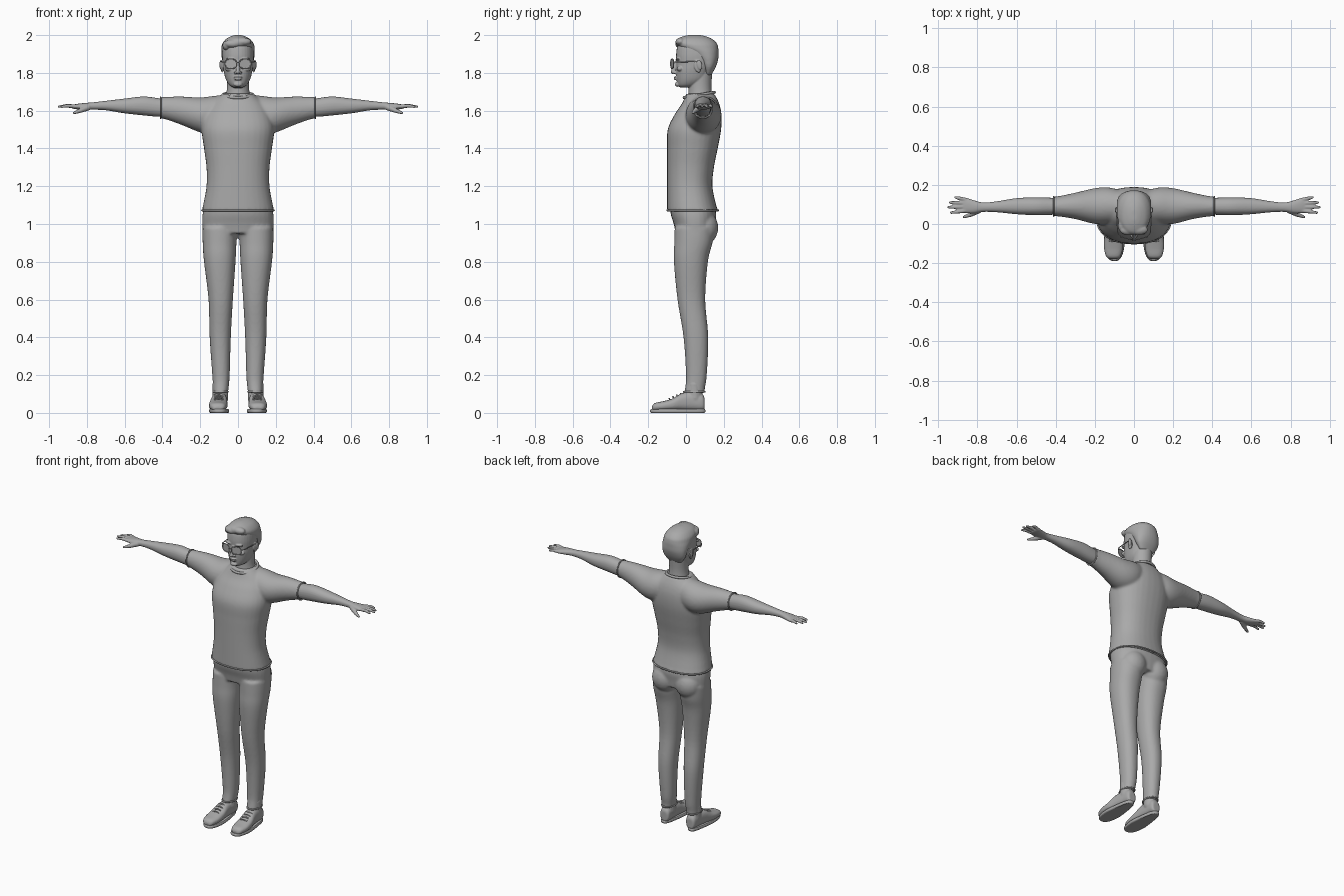
import bpy, bmesh, math
from mathutils import Vector, Matrix

if "Cube" in bpy.data.objects:
    bpy.data.objects.remove(bpy.data.objects["Cube"])

grey = bpy.data.materials.new("plain_grey")
grey.use_nodes = True
tone = (0.4, 0.4, 0.4, 1)
grey.diffuse_color = tone
grey.node_tree.nodes["Principled BSDF"].inputs["Base Color"].default_value = tone


def spline(rows, steps=6):
    """Catmull-Rom resampling of section rows."""
    out = []
    for i in range(len(rows) - 1):
        quad = [rows[max(i - 1, 0)], rows[i], rows[i + 1], rows[min(i + 2, len(rows) - 1)]]
        for k in range(steps):
            t = k / steps
            out.append([b + t / 2 * (c - a + t * (2*a - 5*b + 4*c - d + t * (3*(b - c) + d - a)))
                        for a, b, c, d in zip(*quad)])
    return out + [list(rows[-1])]


def loft(bm, axis, rows, power=2.0, sides=32):
    """Rows are (position, low a, high a, low b, high b) across the given axis."""
    rings = []
    for t, a0, a1, b0, b1 in spline(rows):
        ring = []
        for k in range(sides):
            w = 2 * math.pi * k / sides
            c, s = math.cos(w), math.sin(w)
            a = (a0 + a1) / 2 + (a1 - a0) / 2 * math.copysign(abs(c) ** (2 / power), c)
            b = (b0 + b1) / 2 + (b1 - b0) / 2 * math.copysign(abs(s) ** (2 / power), s)
            ring.append(bm.verts.new({"x": (t, a, b), "y": (a, t, b), "z": (a, b, t)}[axis]))
        rings.append(ring)
    for p, q in zip(rings, rings[1:]):
        for k in range(sides):
            n = (k + 1) % sides
            bm.faces.new((p[k], p[n], q[n], q[k]))
    bm.faces.new(rings[0])
    bm.faces.new(rings[-1])


def even(rows):
    """Expand (position, half width, low, high) into symmetric rows."""
    return [(t, -h, h, lo, hi) for t, h, lo, hi in rows]


def blob(bm, centre, radii, tilt=0):
    m = Matrix.Translation(centre) @ Matrix.Rotation(tilt, 4, "X") @ Matrix.Diagonal((*radii, 1))
    bmesh.ops.create_uvsphere(bm, u_segments=20, v_segments=12, radius=1, matrix=m)


def tube(bm, start, end, r0, r1):
    a, b = Vector(start), Vector(end)
    turn = (b - a).to_track_quat("Z", "Y").to_matrix().to_4x4()
    bmesh.ops.create_cone(bm, cap_ends=True, segments=14, radius1=r0, radius2=r1,
                          depth=(b - a).length, matrix=Matrix.Translation((a + b) / 2) @ turn)
    blob(bm, a, (r0,) * 3)
    blob(bm, b, (r1,) * 3)


def finish(name, bm, voxel=0, mirror=False, smooth=4):
    bmesh.ops.recalc_face_normals(bm, faces=bm.faces)
    mesh = bpy.data.meshes.new(name)
    bm.to_mesh(mesh)
    bm.free()
    mesh.materials.append(grey)
    for p in mesh.polygons:
        p.use_smooth = len(p.vertices) <= 4
    ob = bpy.data.objects.new(name, mesh)
    bpy.context.collection.objects.link(ob)
    if mirror:
        ob.modifiers.new("Mirror", "MIRROR").use_mirror_merge = False
    if voxel:
        rm = ob.modifiers.new("Fuse", "REMESH")
        rm.mode, rm.voxel_size, rm.use_smooth_shade = "VOXEL", voxel, True
        sm = ob.modifiers.new("Soften", "SMOOTH")
        sm.factor, sm.iterations = 0.5, smooth
    return ob


def wire(name, points, radius, closed=True, mirror=False):
    cu = bpy.data.curves.new(name, "CURVE")
    cu.dimensions, cu.bevel_depth, cu.bevel_resolution = "3D", radius, 2
    sp = cu.splines.new("POLY")
    sp.points.add(len(points) - 1)
    for p, co in zip(sp.points, points):
        p.co = (*co, 1)
    sp.use_cyclic_u = closed
    cu.materials.append(grey)
    ob = bpy.data.objects.new(name, cu)
    bpy.context.collection.objects.link(ob)
    if mirror:
        ob.modifiers.new("Mirror", "MIRROR").use_mirror_merge = False


def oval(centre, u, v, power=2.0, count=40):
    pts = []
    for k in range(count):
        c, s = math.cos(2 * math.pi * k / count), math.sin(2 * math.pi * k / count)
        pts.append(Vector(centre) + Vector(u) * math.copysign(abs(c) ** (2 / power), c)
                   + Vector(v) * math.copysign(abs(s) ** (2 / power), s))
    return pts


# Shirt: torso fused with short sleeves
bm = bmesh.new()
loft(bm, "z", even([(1.065, .193, -.1, .172), (1.1, .185, -.1, .16), (1.2, .167, -.1, .14),
                    (1.3, .167, -.1, .148), (1.4, .18, -.1, .168), (1.5, .192, -.097, .186),
                    (1.58, .175, -.06, .188), (1.64, .14, -.02, .175), (1.69, .08, 0, .15)]), 2.3)
loft(bm, "x", [(.06, .01, .17, 1.5, 1.685), (.13, 0, .187, 1.48, 1.678), (.2, 0, .183, 1.485, 1.67),
               (.3, .025, .16, 1.525, 1.675), (.38, .038, .143, 1.553, 1.673),
               (.415, .04, .14, 1.56, 1.672)])
finish("shirt", bm, .008, True, 6)
wire("shirt_hem", oval((0, .036, 1.072), (.19, 0, 0), (0, .135, 0), 2.3), .005)
wire("sleeve_cuff", oval((.41, .09, 1.616), (0, .05, 0), (0, 0, .056)), .004, mirror=True)
wire("shirt_collar", oval((0, .07, 1.683), (.08, 0, 0), (0, .08, .014)), .008)

# Trousers: hips, seat and legs
bm = bmesh.new()
loft(bm, "z", even([(.95, .185, -.055, .15), (1, .189, -.065, .155), (1.05, .188, -.08, .16),
                    (1.1, .178, -.085, .15)]), 2.3)
loft(bm, "z", [(.105, .053, .132, -.012, .1), (.13, .05, .132, -.005, .1), (.2, .044, .136, 0, .11),
               (.4, .038, .15, -.013, .118), (.6, .027, .156, -.045, .102),
               (.8, .013, .18, -.064, .116), (.9, .008, .187, -.062, .14),
               (.98, 0, .188, -.06, .15)], 2.2)
blob(bm, (.085, .095, .98), (.085, .076, .09))
finish("trousers", bm, .008, True)
wire("trouser_hem", oval((.092, .044, .112), (.039, 0, 0), (0, .055, 0)), .005, mirror=True)

# Forearms and hands
bm = bmesh.new()
loft(bm, "x", [(.36, .05, .13, 1.57, 1.66), (.42, .047, .134, 1.568, 1.666),
               (.5, .045, .136, 1.575, 1.675), (.6, .05, .132, 1.586, 1.664),
               (.7, .06, .116, 1.602, 1.652), (.77, .062, .11, 1.605, 1.644),
               (.82, .055, .122, 1.604, 1.64), (.865, .056, .136, 1.609, 1.634),
               (.88, .063, .13, 1.613, 1.63)], 2.2, 24)
for y, tip_x, tip_y in ((.068, .934, .058), (.087, .948, .086), (.106, .94, .11), (.124, .912, .136)):
    mid = (.45 * .86 + .55 * tip_x, .45 * y + .55 * tip_y, 1.626)
    tube(bm, (.86, y, 1.622), mid, .0105, .0095)
    tube(bm, mid, (tip_x, tip_y, 1.621), .0095, .0065)
tube(bm, (.795, .07, 1.617), (.835, .048, 1.6), .017, .012)
tube(bm, (.835, .048, 1.6), (.868, .036, 1.588), .012, .007)
finish("forearms_and_hands", bm, .004, True, 2)

# Shoes, soles and laces
bm = bmesh.new()
loft(bm, "y", [(-.18, .085, .125, .012, .035), (-.165, .068, .143, .012, .052),
               (-.12, .056, .154, .012, .062), (-.07, .055, .152, .012, .077),
               (-.02, .058, .142, .012, .105), (.04, .06, .133, .012, .11),
               (.085, .062, .128, .012, .1), (.098, .072, .118, .015, .08)], 2.5)
tube(bm, (.093, .045, .08), (.093, .045, .15), .042, .042)
finish("shoes", bm, .005, True, 3)
bm = bmesh.new()
loft(bm, "z", [(h, .05 + d, .158 - d, -.19 + d, .103 - d)
               for h, d in ((0, .006), (.004, .001), (.014, 0), (.02, .004))], 2.6, 40)
for v in bm.verts:
    v.co.x = .1 + (v.co.x - .104) * (1 - .25 * max(0, min(1, (v.co.y + .08) / .12)))
finish("shoe_soles", bm, mirror=True)
for i in range(4):
    y, z = -.085 + .02 * i, .073 + .009 * i
    wire("shoe_lace", [(.078, y, z - .004), (.102, y - .004, z + .003), (.126, y, z - .004)],
         .004, False, True)

# Head: neck, skull, jaw, nose, lips, brows and ears
bm = bmesh.new()
loft(bm, "z", even([(1.64, .075, .0, .145), (1.69, .062, .012, .137), (1.74, .058, .015, .135),
                    (1.81, .06, .02, .14)]))
loft(bm, "z", even([(1.722, .022, -.03, .03), (1.735, .045, -.043, .065), (1.765, .064, -.05, .11),
                    (1.81, .076, -.053, .13), (1.85, .081, -.051, .152), (1.9, .084, -.052, .163),
                    (1.95, .077, -.042, .155), (1.978, .052, -.01, .125), (1.99, .015, .03, .08)]), 2.25)
tube(bm, (0, -.05, 1.858), (0, -.069, 1.806), .008, .012)
blob(bm, (0, -.045, 1.739), (.023, .014, .013))
blob(bm, (0, -.054, 1.777), (.024, .011, .005))
blob(bm, (0, -.052, 1.767), (.021, .012, .006))
for s in (-1, 1):
    blob(bm, (s * .012, -.058, 1.801), (.009, .01, .007))
    blob(bm, (s * .036, -.043, 1.873), (.027, .013, .007))
    blob(bm, (s * .047, -.032, 1.822), (.022, .017, .014))
    blob(bm, (s * .084, .062, 1.835), (.007, .019, .034), .2)
    blob(bm, (s * .092, .072, 1.843), (.006, .014, .027), .2)
finish("head", bm, .0035, smooth=3)

# Hair: swept cap with a raised front
bm = bmesh.new()
loft(bm, "z", even([(1.79, .05, .1, .135), (1.83, .076, .085, .157), (1.87, .085, .06, .17),
                    (1.905, .088, .02, .172), (1.93, .088, -.03, .171), (1.955, .083, -.054, .164),
                    (1.98, .063, -.045, .138), (1.995, .035, -.01, .1), (2.001, .012, .02, .07)]), 2.2)
blob(bm, (-.028, -.032, 1.955), (.044, .026, .022), .2)
blob(bm, (.025, -.03, 1.966), (.046, .026, .021), .2)
blob(bm, (-.06, -.008, 1.945), (.022, .034, .026))
finish("hair", bm, .005, smooth=3)

# Glasses: rims, lenses, bridge and temples
rim = oval((.038, -.073, 1.848), (.03, .008, 0), (0, 0, .025), 2.8)
wire("glasses_rim", rim, .0028, mirror=True)
bm = bmesh.new()
bm.faces.new([bm.verts.new(p) for p in rim])
finish("glasses_lens", bm, mirror=True)
wire("glasses_bridge", [(-.009, -.08, 1.853), (0, -.083, 1.857), (.009, -.08, 1.853)], .0025, False)
wire("glasses_temple", [(.067, -.065, 1.857), (.083, -.045, 1.858), (.09, .06, 1.86),
                        (.089, .085, 1.845)], .0028, False, True)
